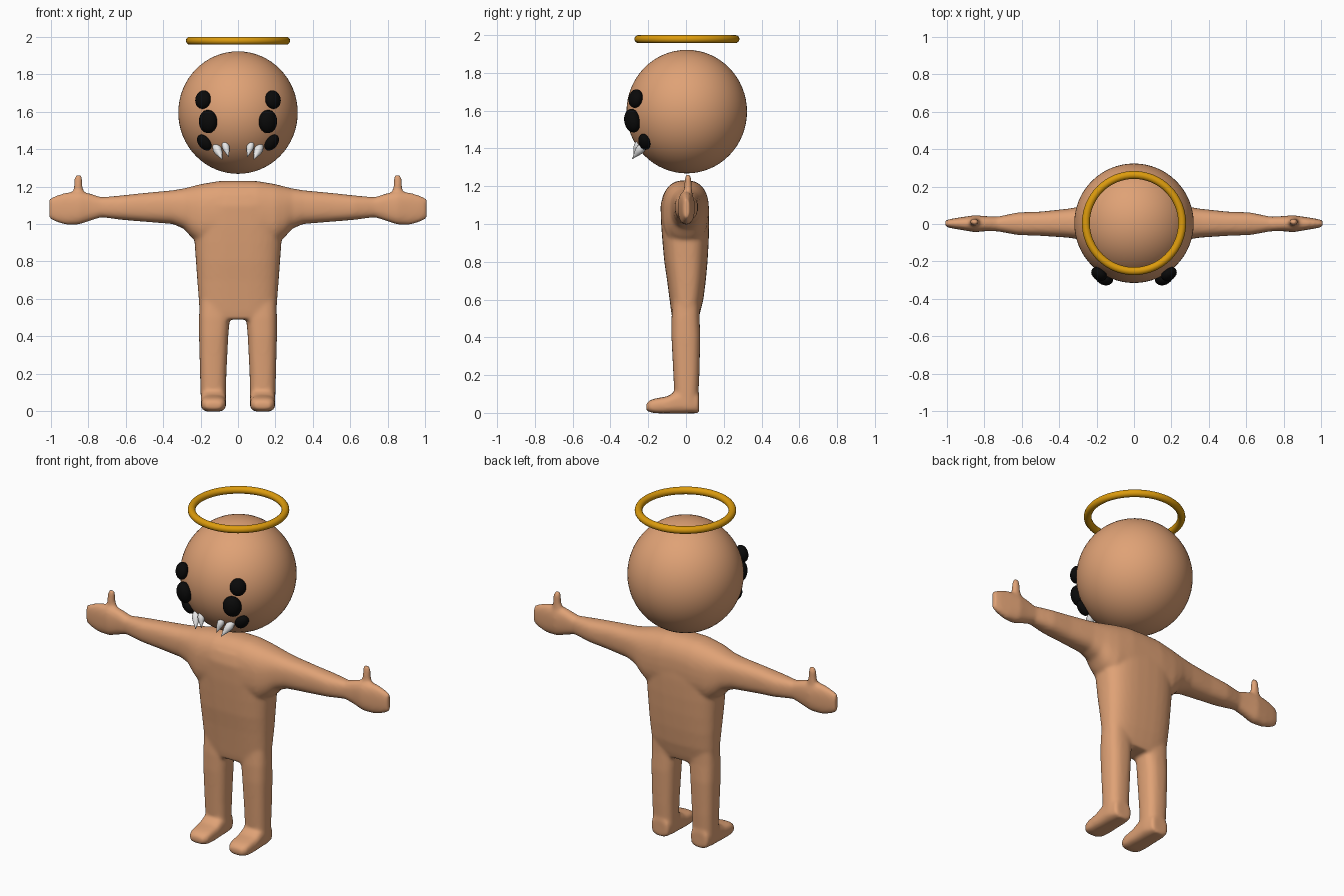
import bpy, bmesh, math
from mathutils import Vector, Matrix

if "Cube" in bpy.data.objects:
    bpy.data.objects.remove(bpy.data.objects["Cube"])


def material(name, rgb):
    m = bpy.data.materials.new(name)
    m.diffuse_color = (*rgb, 1)
    m.use_nodes = True
    m.node_tree.nodes["Principled BSDF"].inputs["Base Color"].default_value = m.diffuse_color
    return m


SKIN = material("tan skin", (0.74, 0.36, 0.18))
BLACK = material("black", (0.003, 0.003, 0.003))
WHITE = material("off white", (0.8, 0.8, 0.8))
GOLD = material("gold", (0.72, 0.33, 0.004))


def finish(bm, name, mat):
    bmesh.ops.recalc_face_normals(bm, faces=bm.faces)
    mesh = bpy.data.meshes.new(name)
    for f in bm.faces:
        f.smooth = True
    bm.to_mesh(mesh)
    bm.free()
    mesh.materials.append(mat)
    ob = bpy.data.objects.new(name, mesh)
    bpy.context.collection.objects.link(ob)
    return ob


def loft(bm, rows, place, power=2.5, n=32):
    """Skin rounded sections (t, a_min, a_max, b_min, b_max); place maps t,a,b to xyz."""
    rings = []
    for t, a0, a1, b0, b1 in rows:
        ring = []
        for i in range(n):
            c, s = math.cos(2 * math.pi * i / n), math.sin(2 * math.pi * i / n)
            u = math.copysign(abs(c) ** (2 / power), c)
            v = math.copysign(abs(s) ** (2 / power), s)
            ring.append(bm.verts.new(place(t, (a0 + a1) / 2 + u * (a1 - a0) / 2,
                                           (b0 + b1) / 2 + v * (b1 - b0) / 2)))
        rings.append(ring)
    faces = [bm.faces.new(rings[0]), bm.faces.new(rings[-1][::-1])]
    for r, q in zip(rings, rings[1:]):
        for i in range(n):
            j = (i + 1) % n
            faces.append(bm.faces.new((r[i], q[i], q[j], r[j])))
    bmesh.ops.recalc_face_normals(bm, faces=faces)


# Body sections: torso and leg by height, arm by x, foot by y
TORSO = [(0.49, -.195, .195, -.07, .062), (0.53, -.205, .205, -.078, .075),
         (0.6, -.21, .21, -.087, .092), (0.7, -.218, .218, -.1, .105),
         (0.8, -.225, .225, -.115, .114), (0.9, -.232, .232, -.124, .12),
         (1.0, -.235, .235, -.132, .123), (1.1, -.22, .22, -.135, .12),
         (1.16, -.18, .18, -.12, .105)]
ARM = [(-.02, -.13, .122, .9, 1.232), (.1, -.13, .122, .89, 1.23),
       (.2, -.118, .113, .89, 1.213), (.25, -.1, .103, .93, 1.2),
       (.29, -.083, .093, .975, 1.19), (.35, -.073, .082, 1.0, 1.18),
       (.5, -.063, .066, 1.012, 1.166), (.62, -.059, .062, 1.022, 1.153),
       (.73, -.039, .039, 1.036, 1.143), (.79, -.038, .042, 1.017, 1.163),
       (.85, -.044, .047, .997, 1.175), (.92, -.032, .037, .996, 1.168),
       (.97, -.024, .029, 1.01, 1.153), (1.008, -.015, .02, 1.03, 1.135)]
THUMB = [(1.1, .815, .895, -.02, .04), (1.165, .82, .885, -.012, .034),
         (1.2, .829, .877, -.01, .031), (1.24, .83, .876, -.008, .029),
         (1.262, .836, .868, -.002, .024)]
LEG = [(0.02, .065, .197, -.058, .066), (0.1, .064, .2, -.062, .066),
       (0.2, .062, .203, -.067, .071), (0.4, .052, .208, -.077, .076),
       (0.5, .043, .208, -.077, .072), (0.6, .045, .205, -.07, .072)]
FOOT = [(.07, .075, .187, -.002, .1), (.0, .063, .199, -.003, .125),
        (-.06, .063, .199, -.003, .11), (-.1, .063, .199, -.003, .087),
        (-.16, .065, .197, -.002, .077), (-.19, .072, .19, .003, .068),
        (-.211, .09, .172, .012, .05)]

bm = bmesh.new()
loft(bm, TORSO, lambda t, a, b: (a, b, t), 2.8)
for s in (-1, 1):
    loft(bm, ARM, lambda t, a, b: (s * t, a, b))
    loft(bm, THUMB, lambda t, a, b: (s * a, b, t), 2)
    loft(bm, LEG, lambda t, a, b: (s * a, b, t), 2.6)
    loft(bm, FOOT, lambda t, a, b: (s * a, t, b), 3.2)
body = finish(bm, "body", SKIN)
# Fuse the overlapping parts into one soft skin
fuse = body.modifiers.new("fuse", 'REMESH')
fuse.mode = 'VOXEL'
fuse.voxel_size = 0.009
fuse.use_smooth_shade = True
soften = body.modifiers.new("soften", 'SMOOTH')
soften.factor = 0.5
soften.iterations = 12


def ellipsoid(name, mat, centre, radii, rot=Matrix.Identity(4), seg=24):
    bm = bmesh.new()
    bmesh.ops.create_uvsphere(bm, u_segments=seg, v_segments=seg // 2, radius=1)
    bm.transform(Matrix.Translation(centre) @ rot @ Matrix.Diagonal((*radii, 1)))
    return finish(bm, name, mat)


# Head
HEAD = Vector((0, 0.004, 1.595))
ellipsoid("head", SKIN, HEAD, (.319, .319, .327), seg=64)

# Halo
bpy.ops.mesh.primitive_torus_add(location=(0, 0.005, 1.979), major_radius=.257,
                                 minor_radius=.021, major_segments=64, minor_segments=16)
halo = bpy.context.object
halo.name = "halo"
halo.data.materials.append(GOLD)
bpy.ops.object.shade_smooth()

# Eyes: three per side, lying on the head surface
EYES = [("upper_eye", (.187, -.267, 1.664), (.045, .05, .033), 0),
        ("middle_eye", (.16, -.284, 1.547), (.052, .063, .04), 6),
        ("lower_eye", (.18, -.22, 1.435), (.036, .048, .028), -25)]
# Fangs: root and tip points, thickest radius
FANGS = [("outer_fang", (.125, -.215, 1.428), (.085, -.284, 1.345), .024),
         ("inner_fang", (.075, -.245, 1.445), (.05, -.278, 1.358), .02)]
for s, side in ((-1, "left"), (1, "right")):
    for name, c, radii, tilt in EYES:
        c = Vector((s * c[0], c[1], c[2]))
        rot = (c - HEAD).to_track_quat('Z', 'Y').to_matrix().to_4x4()
        # Put the tall axis upright on the surface, then lean it
        n = (c - HEAD).normalized()
        up = (Vector((0, 0, 1)) - n * n.z).normalized()
        up.rotate(Matrix.Rotation(math.radians(s * tilt), 3, n))
        rot = Matrix((up.cross(n), up, n)).transposed().to_4x4()
        ellipsoid(side + "_" + name, BLACK, c, radii, rot)
    for name, root, tip, r in FANGS:
        root = Vector((s * root[0], root[1], root[2]))
        tip = Vector((s * tip[0], tip[1], tip[2]))
        d = tip - root
        q = d.to_track_quat('Z', 'Y')
        bm = bmesh.new()
        rows = [(t, -k * r, k * r, -k * r, k * r) for t, k in
                ((0, .35), (.15, .75), (.35, 1), (.55, .85), (.8, .4), (1, .04))]
        loft(bm, rows, lambda t, a, b: root + q @ Vector((a, b, t * d.length)), 2, 16)
        finish(bm, side + "_" + name, WHITE)
